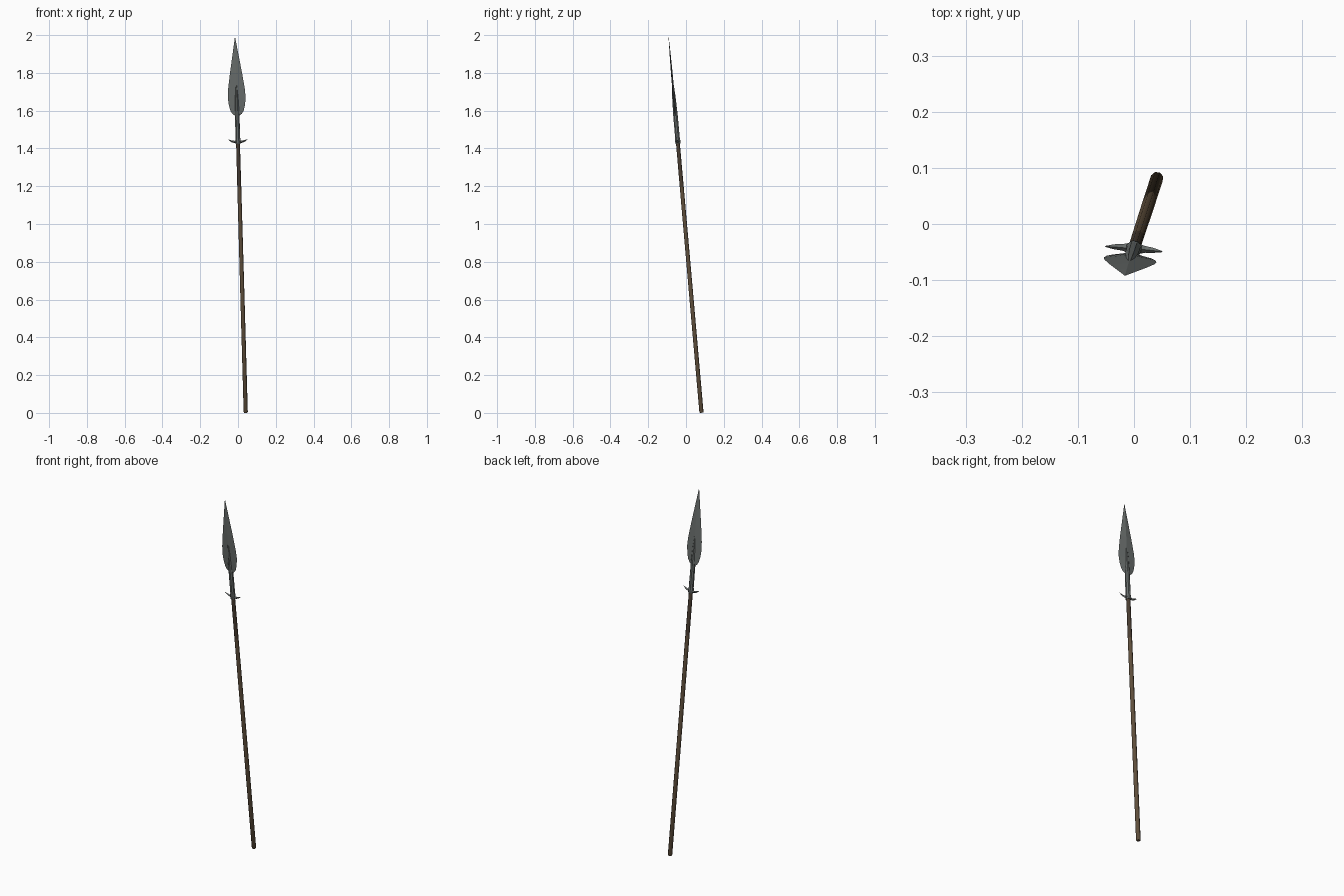
import bpy, bmesh, math
from mathutils import Vector, Matrix

if "Cube" in bpy.data.objects:
    bpy.data.objects.remove(bpy.data.objects["Cube"])

# Leaning frame: local z runs from butt to tip, local x along the blade width
BASE = Vector((0.041, 0.082, 0.001))
TIP = Vector((-0.016, -0.092, 1.99))
LENGTH = (TIP - BASE).length
ez = (TIP - BASE).normalized()
ex = Vector((1, -0.09, 0))
ex = (ex - ez * ex.dot(ez)).normalized()
ey = ez.cross(ex)
FRAME = Matrix.Translation(BASE) @ Matrix((ex, ey, ez)).transposed().to_4x4()


def material(name, rgb):
    m = bpy.data.materials.new(name)
    m.diffuse_color = (*rgb, 1)
    m.use_nodes = True
    m.node_tree.nodes["Principled BSDF"].inputs["Base Color"].default_value = m.diffuse_color
    return m


steel = material("grey steel", (0.14, 0.155, 0.15))
wood = material("brown wood", (0.115, 0.078, 0.045))
dark_wood = material("dark wood", (0.065, 0.045, 0.03))


def loft(name, rings, mats, smooth=None):
    """Skin a list of closed rings with equal point counts, capping both ends."""
    bm = bmesh.new()
    rows = [[bm.verts.new(FRAME @ Vector(p)) for p in r] for r in rings]
    n = len(rows[0])
    for a, b in zip(rows, rows[1:]):
        for i in range(n):
            bm.faces.new((a[i], a[(i + 1) % n], b[(i + 1) % n], b[i]))
    bm.faces.new(rows[0][::-1])
    bm.faces.new(rows[-1])
    bmesh.ops.remove_doubles(bm, verts=bm.verts, dist=1e-5)
    bmesh.ops.recalc_face_normals(bm, faces=bm.faces)
    me = bpy.data.meshes.new(name)
    bm.to_mesh(me)
    bm.free()
    ob = bpy.data.objects.new(name, me)
    bpy.context.collection.objects.link(ob)
    for m in mats:
        me.materials.append(m)
    if smooth:
        bpy.context.view_layer.objects.active = ob
        ob.select_set(True)
        bpy.ops.object.shade_smooth_by_angle(angle=math.radians(smooth))
        ob.select_set(False)
    return ob


def circle(r, z, n=8):
    return [(r * math.cos(math.tau * (i + .5) / n), r * math.sin(math.tau * (i + .5) / n), z)
            for i in range(n)]


# Wooden shaft, darker towards the head
shaft = loft("shaft", [circle(0.009, 0), circle(0.0115, 0.004), circle(0.0115, 0.6),
                       circle(0.011, 1.2), circle(0.0105, 1.44)], [wood, dark_wood], 50)
for f in shaft.data.polygons:
    f.material_index = int((FRAME.inverted() @ f.center).z > 1.25)

# Steel socket narrowing into the midrib of the blade
loft("socket", [circle(r, z) for r, z in
                [(0.0135, 1.43), (0.0145, 1.437), (0.0145, 1.45), (0.013, 1.46),
                 (0.0125, 1.58), (0.0095, 1.68), (0.001, 1.80)]], [steel])

# Leaf blade with a diamond section
blade = [(1.58, 0.012, 0.006), (1.588, 0.024, 0.006), (1.605, 0.035, 0.006),
         (1.635, 0.043, 0.006), (1.675, 0.0475, 0.0055), (1.72, 0.0445, 0.005),
         (1.80, 0.033, 0.0045), (1.90, 0.0165, 0.003), (LENGTH, 0.0004, 0.0004)]
loft("blade", [[(w, 0, z), (0, t, z), (-w, 0, z), (0, -t, z)] for z, w, t in blade], [steel])

# Pair of upswept lugs at the base of the socket
lug = [(0.006, 1.442, 0.010, 0.009), (0.02, 1.440, 0.006, 0.006),
       (0.035, 1.444, 0.0045, 0.005), (0.051, 1.453, 0.001, 0.001)]
for side, sx in (("left", -1), ("right", 1)):
    loft("lug_" + side, [[(sx * x, w, z), (sx * x, 0, z + h), (sx * x, -w, z), (sx * x, 0, z - h)]
                         for x, z, w, h in lug], [steel])
